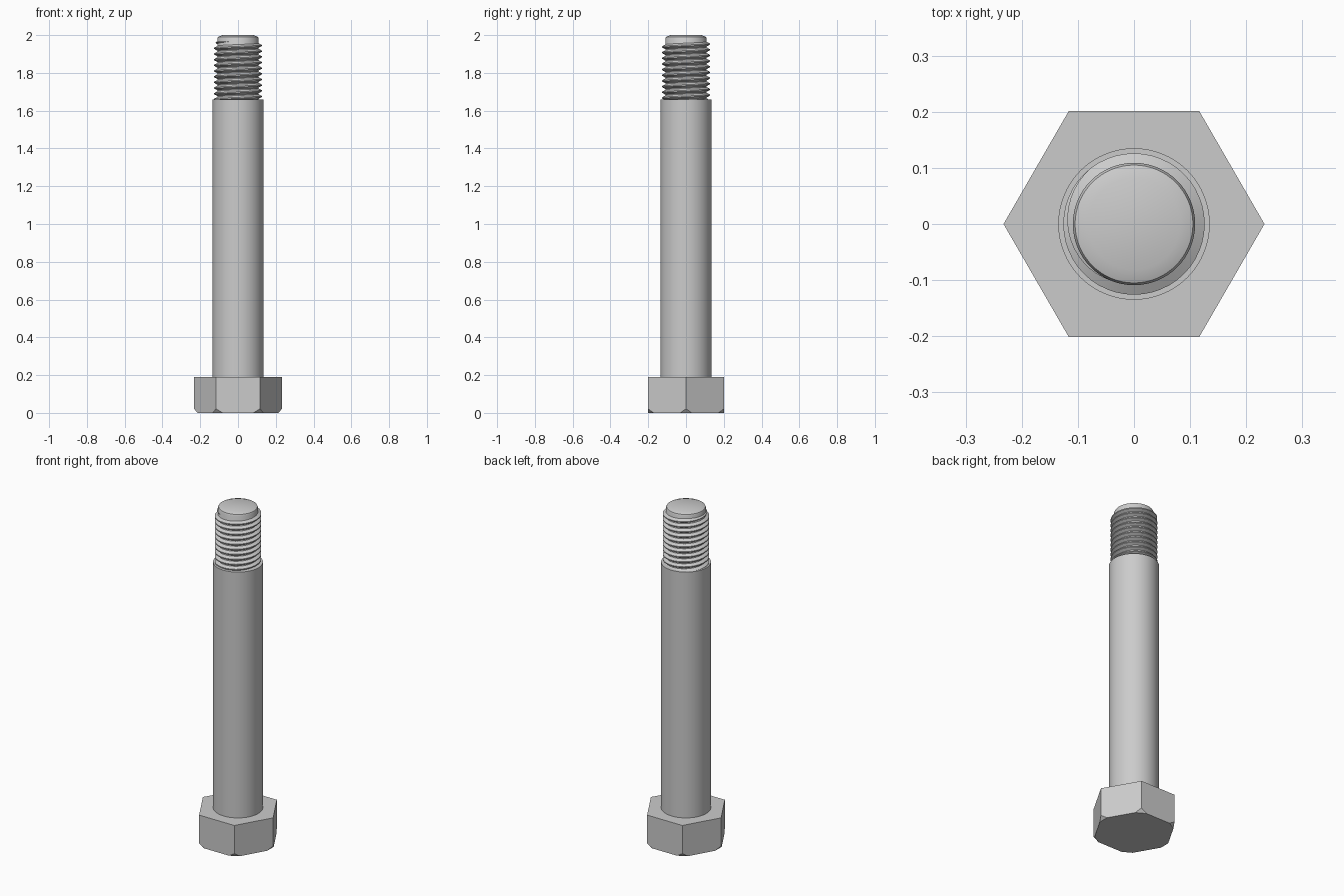
import bpy, bmesh, math
from mathutils import Vector

if "Cube" in bpy.data.objects:
    bpy.data.objects.remove(bpy.data.objects["Cube"])

steel = bpy.data.materials.new("plain_steel")
steel.use_nodes = True
GREY = (0.6, 0.6, 0.6, 1)
steel.diffuse_color = GREY
steel.node_tree.nodes["Principled BSDF"].inputs["Base Color"].default_value = GREY

HEAD_R, HEAD_H = 0.2325, 0.19
SHANK_R, SHANK_TOP = 0.135, 1.66
ROOT_R, CREST_R, PITCH = 0.109, 0.126, 0.03


def finish(name, bm, smooth=None):
    """Turn a bmesh into a named steel object."""
    bmesh.ops.recalc_face_normals(bm, faces=bm.faces)
    mesh = bpy.data.meshes.new(name)
    bm.to_mesh(mesh)
    bm.free()
    mesh.materials.append(steel)
    obj = bpy.data.objects.new(name, mesh)
    bpy.context.collection.objects.link(obj)
    if smooth:
        bpy.ops.object.select_all(action='DESELECT')
        obj.select_set(True)
        bpy.context.view_layer.objects.active = obj
        bpy.ops.object.shade_smooth_by_angle(angle=math.radians(smooth))


def lathe(profile, sides=64):
    """Stack rings of (radius, z) and cap both ends."""
    bm = bmesh.new()
    rings = [[bm.verts.new((r * math.cos(math.tau * i / sides),
                            r * math.sin(math.tau * i / sides), z))
              for i in range(sides)] for r, z in profile]
    for low, high in zip(rings, rings[1:]):
        for i in range(sides):
            j = (i + 1) % sides
            bm.faces.new((low[i], low[j], high[j], high[i]))
    bm.faces.new(rings[0])
    bm.faces.new(rings[-1])
    bmesh.ops.recalc_face_normals(bm, faces=bm.faces)
    return bm


# Hex head with its six lower corners cut off
head = lathe([(HEAD_R, 0), (HEAD_R, HEAD_H)], sides=6)
for k in range(6):
    a = k * math.pi / 3
    out = Vector((math.cos(a), math.sin(a), 0))
    normal = (out * 0.022 - Vector((0, 0, 0.0175))).normalized()
    cut = bmesh.ops.bisect_plane(
        head, geom=head.verts[:] + head.edges[:] + head.faces[:],
        plane_co=out * 0.215, plane_no=normal, clear_outer=True)
    rim = [e for e in cut["geom_cut"] if isinstance(e, bmesh.types.BMEdge)]
    bmesh.ops.holes_fill(head, edges=rim, sides=0)
finish("hex_head", head)

# Plain shank, and the threaded core with its rounded tip
finish("shank", lathe([(SHANK_R, HEAD_H), (SHANK_R, SHANK_TOP)]), 35)
finish("thread_core", lathe([(ROOT_R, SHANK_TOP), (ROOT_R, 1.982),
                             (0.105, 1.991), (0.082, 2.0)]), 35)

# Helical ridge, right-handed, fading out at its upper end
thread = bmesh.new()
STEPS = 48
count = int(STEPS * 10.7)
start = SHANK_TOP - PITCH / 2
previous = None
for i in range(count + 1):
    a = math.tau * i / STEPS
    z = start + PITCH * i / STEPS
    fade = min(1, (count - i) / (STEPS * 0.33))
    crest = ROOT_R + (CREST_R - ROOT_R) * fade
    half = PITCH * 0.46 * max(fade, 0.1)
    section = [(ROOT_R - 0.002, -half), (crest, -0.003 * fade),
               (crest, 0.003 * fade), (ROOT_R - 0.002, half)]
    row = [thread.verts.new((r * math.cos(a), r * math.sin(a), z + dz))
           for r, dz in section]
    if previous:
        for j in range(3):
            thread.faces.new((previous[j], row[j], row[j + 1], previous[j + 1]))
    previous = row
finish("thread", thread, 30)
